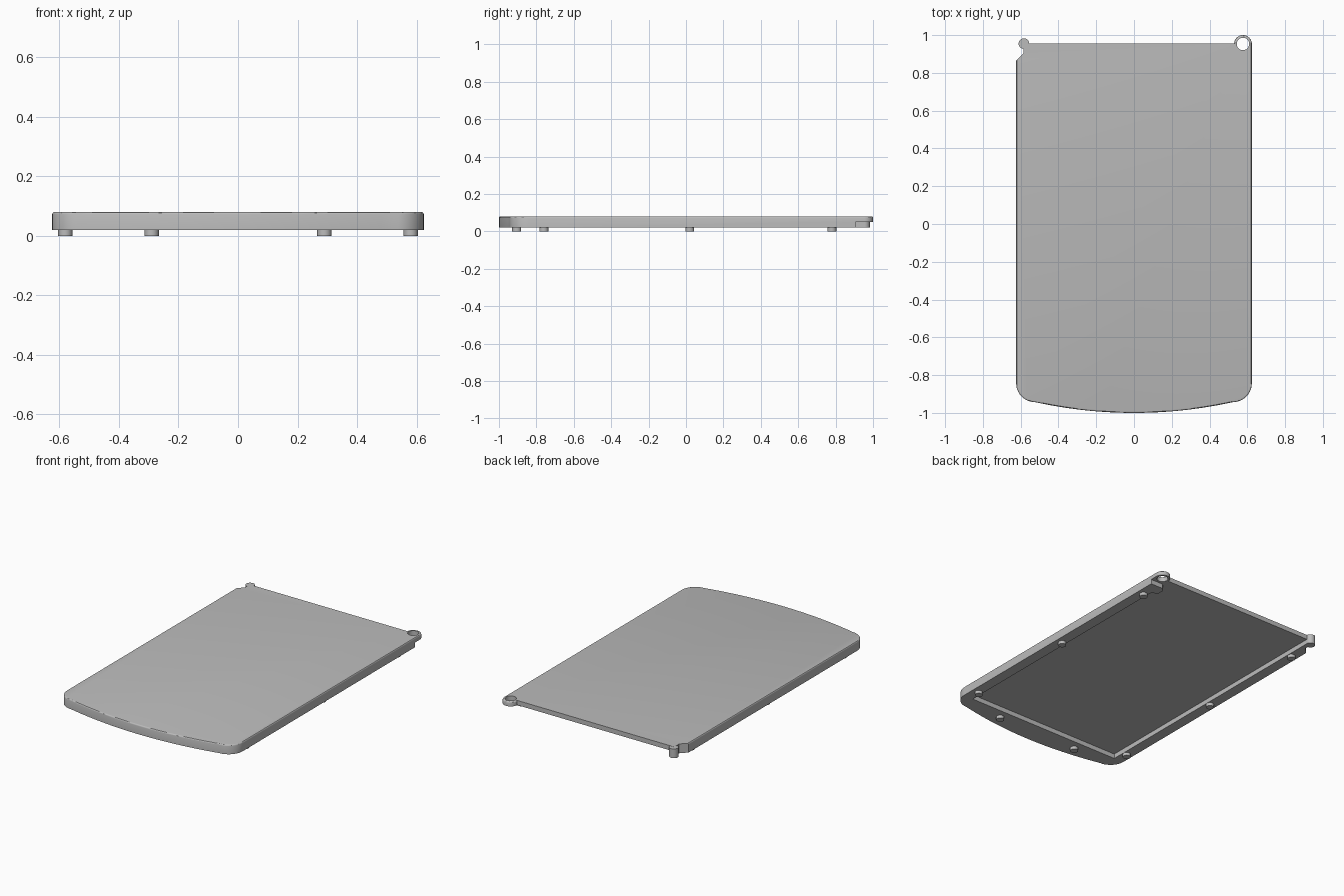
import bpy, bmesh
from math import sin, cos, radians

if "Cube" in bpy.data.objects:
    bpy.data.objects.remove(bpy.data.objects["Cube"])

GREY = (0.5, 0.5, 0.5, 1)
mat = bpy.data.materials.new("plain grey")
mat.use_nodes = True
mat.diffuse_color = GREY
mat.node_tree.nodes["Principled BSDF"].inputs["Base Color"].default_value = GREY

HALF, BOTTOM, TOP, UNDER, BACK = 0.624, 0.02, 0.08, 0.05, 0.955
RING = (0.577, 0.953)
RING_R = 0.047


def arc(cx, cy, r, start, end, n):
    angles = [radians(start + (end - start) * i / n) for i in range(n + 1)]
    return [(cx + r * cos(a), cy + r * sin(a)) for a in angles]


def prism(name, points, z0, z1, bevel_rule=None):
    """Extrude a counter-clockwise outline, rounding chosen top edges."""
    bm = bmesh.new()
    face = bm.faces.new([bm.verts.new((x, y, z0)) for x, y in points])
    ext = bmesh.ops.extrude_face_region(bm, geom=[face])["geom"]
    verts = [v for v in ext if isinstance(v, bmesh.types.BMVert)]
    bmesh.ops.translate(bm, verts=verts, vec=(0, 0, z1 - z0))
    if bevel_rule:
        rim = [e for e in bm.edges if all(v.co.z > z1 - 1e-5 for v in e.verts)
               and bevel_rule((e.verts[0].co + e.verts[1].co) / 2)]
        bmesh.ops.bevel(bm, geom=rim, offset=0.008, segments=3, profile=0.5,
                        affect='EDGES', clamp_overlap=True)
    bmesh.ops.recalc_face_normals(bm, faces=bm.faces)
    mesh = bpy.data.meshes.new(name)
    bm.to_mesh(mesh)
    bm.free()
    ob = bpy.data.objects.new(name, mesh)
    bpy.context.collection.objects.link(ob)
    mesh.materials.append(mat)
    return ob


def smooth(ob):
    bpy.ops.object.select_all(action='DESELECT')
    ob.select_set(True)
    bpy.context.view_layer.objects.active = ob
    bpy.ops.object.shade_smooth_by_angle(angle=radians(30))


def cut(ob, cutter):
    mod = ob.modifiers.new("cut", 'BOOLEAN')
    mod.operation, mod.solver, mod.object = 'DIFFERENCE', 'EXACT', cutter
    bpy.context.view_layer.objects.active = ob
    bpy.ops.object.modifier_apply(modifier=mod.name)
    bpy.data.objects.remove(cutter)


# Lid outline: bowed front, round front corners, hinge eye and clipped back corner
corner_r = 0.1
cx = HALF - corner_r
bow = [(cx * t / 12, -1 + 0.057 * (t / 12) ** 2) for t in range(-11, 12)]
outline = (arc(-cx, -0.843, corner_r, 180, 270, 10) + bow
           + arc(cx, -0.843, corner_r, 270, 360, 10)
           + arc(*RING, RING_R, 0, 178, 24)
           + [(-0.585, BACK), (-0.585, 0.905), (-HALF, 0.865)])
lid = prism("lid", outline, BOTTOM, TOP,
            lambda m: not (m.y > 0.87 and m.x < 0.5))

# Hollow underside, open at the back, leaving a solid pad before the hinge eye
cavity = [(-0.555, -0.846), (0.555, -0.846), (0.555, 0.82), (0.515, 0.84),
          (0.515, 0.885), (0.535, 0.905), (0.8, 0.905), (0.8, 1.2), (-0.555, 1.2)]
cut(lid, prism("cavity_cutter", cavity, -0.1, UNDER))

# Hole through the hinge eye
cut(lid, prism("hole_cutter", arc(*RING, 0.033, 0, 345, 23), -0.1, 0.2))
smooth(lid)

# Hinge peg at the other back corner
smooth(prism("hinge_peg", arc(-0.583, BACK, 0.028, 0, 345, 23), BOTTOM, TOP - 0.001))

# Small round feet under the rim
spots = [(0.58, -0.76), (0.58, 0.02), (0.58, 0.78), (0.29, -0.905)]
for side, label in ((1, "left"), (-1, "right")):
    for i, (x, y) in enumerate(spots):
        smooth(prism(f"foot_{label}_{i + 1}", arc(side * x, y, 0.024, 0, 345, 23),
                     0, BOTTOM + 0.005))
